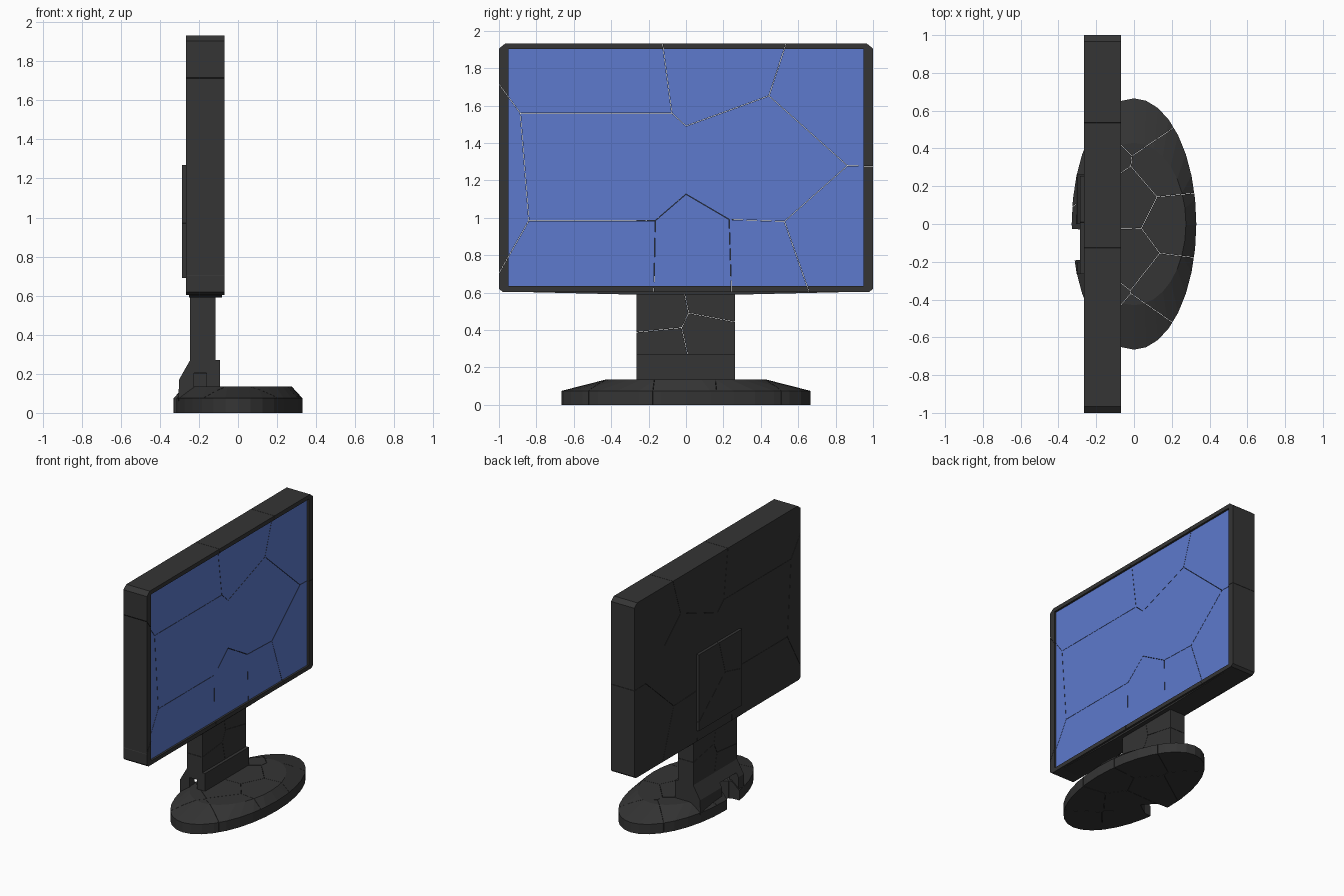
import bpy, bmesh, math
from mathutils import Vector

if "Cube" in bpy.data.objects:
    bpy.data.objects.remove(bpy.data.objects["Cube"])


def material(name, rgb):
    m = bpy.data.materials.new(name)
    m.diffuse_color = (*rgb, 1)
    m.use_nodes = True
    m.node_tree.nodes["Principled BSDF"].inputs["Base Color"].default_value = m.diffuse_color
    return m


DARK = material("dark_plastic", (0.035, 0.035, 0.035))
BLUE = material("blue_screen", (0.11, 0.195, 0.61))


def make(name, rings):
    """Solid skinned through equal-length closed rings of points."""
    bm = bmesh.new()
    loops = [[bm.verts.new(p) for p in r] for r in rings]
    n = len(loops[0])
    for a, b in zip(loops, loops[1:]):
        for i in range(n):
            bm.faces.new((a[i], a[(i + 1) % n], b[(i + 1) % n], b[i]))
    bm.faces.new(loops[0])
    bm.faces.new(loops[-1])
    bmesh.ops.recalc_face_normals(bm, faces=bm.faces[:])
    me = bpy.data.meshes.new(name)
    bm.to_mesh(me)
    bm.free()
    ob = bpy.data.objects.new(name, me)
    bpy.context.collection.objects.link(ob)
    me.materials.append(DARK)
    me.materials.append(BLUE)
    return ob


def prism(name, axis, pts, lo, hi):
    """Extrude a 2D outline along one axis (0, 1 or 2)."""
    def place(p, d):
        v = list(p)
        v.insert(axis, d)
        return v
    return make(name, [[place(p, d) for p in pts] for d in (lo, hi)])


def box(name, x, y, z):
    return prism(name, 2, [(x[0], y[0]), (x[1], y[0]), (x[1], y[1]), (x[0], y[1])], *z)


def cut(ob, cutter):
    cutter.hide_render = True
    mod = ob.modifiers.new("cut", 'BOOLEAN')
    mod.operation, mod.solver, mod.object = 'DIFFERENCE', 'EXACT', cutter
    bpy.context.view_layer.objects.active = ob
    bpy.ops.object.modifier_apply(modifier=mod.name)
    bpy.data.objects.remove(cutter)


def shatter(ob, seeds, gap=0.001):
    """Split a solid into closed cells around the seed points."""
    src, out = bmesh.new(), bmesh.new()
    src.from_mesh(ob.data)
    seeds = [Vector(s) for s in seeds]
    for s in seeds:
        bm = src.copy()
        for t in seeds:
            if t is s:
                continue
            n = (t - s).normalized()
            res = bmesh.ops.bisect_plane(
                bm, geom=bm.verts[:] + bm.edges[:] + bm.faces[:], dist=1e-6,
                plane_co=(s + t) / 2 - n * gap, plane_no=n, clear_outer=True)
            edges = [e for e in res['geom_cut']
                     if isinstance(e, bmesh.types.BMEdge) and e.is_boundary]
            if edges:
                bmesh.ops.triangle_fill(bm, edges=edges, use_beauty=True, normal=n)
        bmesh.ops.recalc_face_normals(bm, faces=bm.faces[:])
        tmp = bpy.data.meshes.new("tmp")
        bm.to_mesh(tmp)
        out.from_mesh(tmp)
        bpy.data.meshes.remove(tmp)
        bm.free()
    out.to_mesh(ob.data)
    out.free()
    src.free()


# Display housing with a recessed blue screen, cracked into large shards
housing = prism("display_housing", 0, [
    (-1, 0.62), (-0.98, 0.604), (0.98, 0.604), (1, 0.62),
    (1, 1.905), (0.965, 1.933), (-0.965, 1.933), (-1, 1.905)], -0.265, -0.068)
cut(housing, box("screen_cutter", (-0.083, 0.1), (-0.95, 0.95), (0.635, 1.902)))
for f in housing.data.polygons:
    f.material_index = int(f.normal.x > 0.9 and f.center.x < -0.075)
shatter(housing, [(-0.17, y, z) for y, z in (
    (-0.42, 1.27), (0.42, 1.27), (-0.42, 1.85), (0.18, 1.93), (0.82, 1.72),
    (0.8, 0.84), (0.4, 0.7), (0.08, 0.69), (-0.42, 0.7), (-1.3, 1.2))])

# Shallow chin under the housing
prism("housing_chin", 0, [(-0.98, 0.606), (-0.3, 0.59), (0.3, 0.59), (0.98, 0.606)],
      -0.25, -0.083)

# Mounting plate on the back
plate = box("rear_mount_plate", (-0.287, -0.262), (-0.265, 0.255), (0.69, 1.27))
shatter(plate, [(-0.27, y, z) for y, z in ((-0.2, 1.2), (0.15, 1.1), (-0.1, 0.8))])

# Neck
neck = box("neck", (-0.245, -0.115), (-0.265, 0.262), (0.2, 0.606))
shatter(neck, [(-0.19, y, z) for y, z in (
    (-0.16, 0.5), (-0.14, 0.3), (0.13, 0.36), (0.17, 0.57))])

# Collar joining neck and base, broken open at the rear
collar = prism("neck_collar", 1, [(-0.305, 0.06), (-0.302, 0.17), (-0.245, 0.27),
                                  (-0.092, 0.27), (-0.092, 0.06)], -0.265, 0.262)
cut(collar, box("rear_break", (-0.5, -0.16), (-0.2, 0.0), (-0.1, 0.2)))
cut(collar, box("side_break", (-0.225, -0.16), (-0.4, -0.1), (0.0, 0.205)))
cut(neck, box("neck_break", (-0.225, -0.16), (-0.4, -0.01), (0.1, 0.205)))


# Oval base with sloping rim and a missing shard at the rear
def oval(rx, ry, z, n=32):
    return [(rx * math.cos(2 * math.pi * i / n), ry * math.sin(2 * math.pi * i / n), z)
            for i in range(n)]


base = make("base", [oval(0.33, 0.665, 0), oval(0.33, 0.665, 0.075),
                     oval(0.275, 0.43, 0.135)])
cut(base, prism("shard_cutter", 2, [(-0.5, -0.02), (-0.5, -0.2), (-0.26, -0.19),
                                    (-0.16, -0.12), (-0.24, -0.03)], -0.1, 0.3))
shatter(base, [(0.2, 0, 0.05), (0.17, 0.3, 0.05), (0.16, -0.32, 0.05), (0, 0.55, 0.05),
               (0, -0.55, 0.05), (-0.04, 0.12, 0.05), (-0.03, -0.17, 0.05),
               (-0.2, 0.35, 0.05), (-0.2, -0.38, 0.05)])
